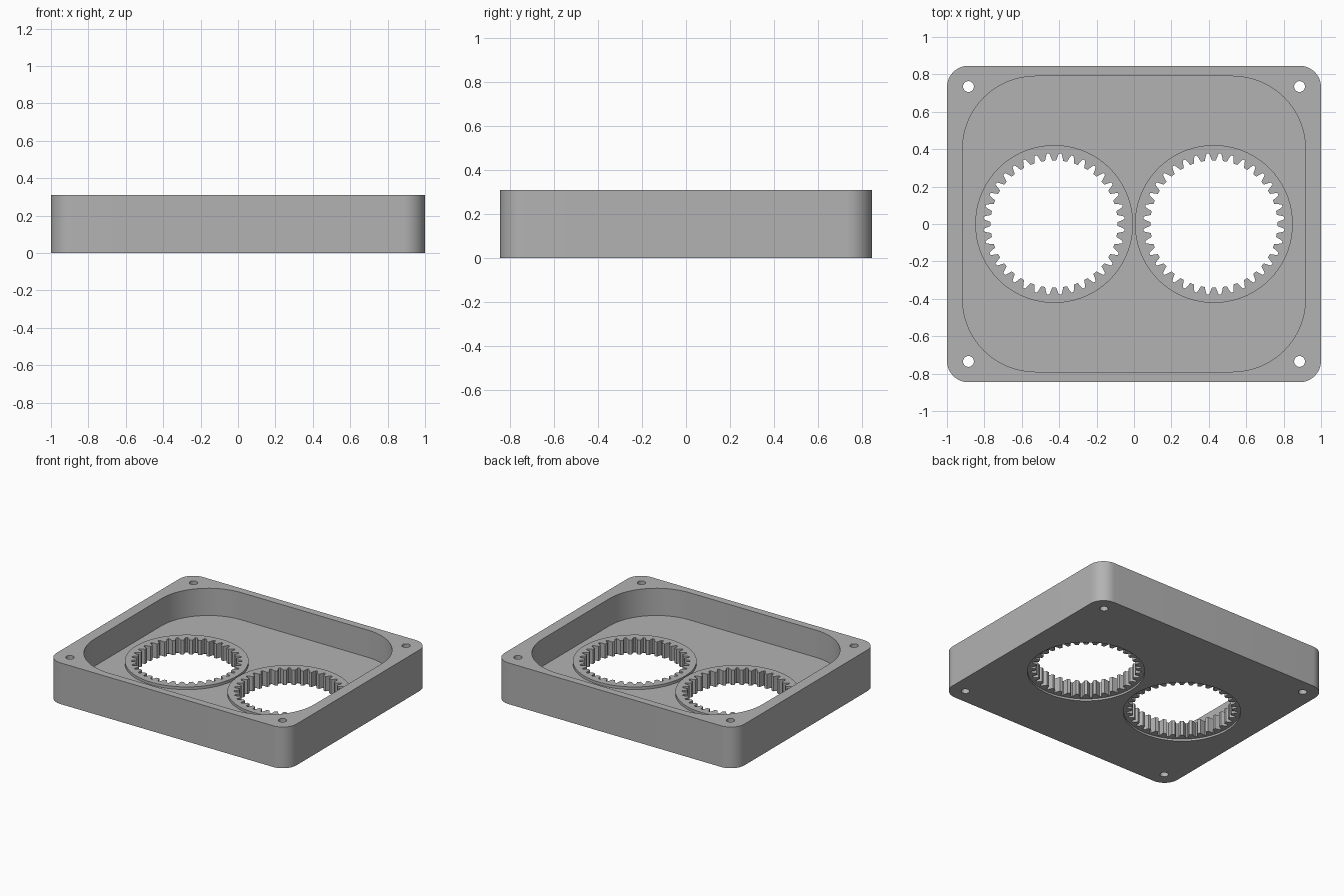
import bpy
import bmesh
from math import sin, cos, pi, radians

cube = bpy.data.objects.get("Cube")
if cube:
    bpy.data.objects.remove(cube, do_unlink=True)

HEIGHT, FLOOR, BOSS_TOP, RECESS = 0.31, 0.105, 0.125, 0.015
GEAR_X = 0.427
TEETH = 36

grey = bpy.data.materials.new("plain grey")
grey.use_nodes = True
color = (0.448, 0.448, 0.448, 1)
grey.diffuse_color = color
grey.node_tree.nodes["Principled BSDF"].inputs["Base Color"].default_value = color


def rounded_rect(half_x, half_y, radius, steps=16):
    points = []
    for quarter, (sx, sy) in enumerate([(1, 1), (-1, 1), (-1, -1), (1, -1)]):
        for i in range(steps + 1):
            a = (quarter + i / steps) * pi / 2
            points.append((sx * (half_x - radius) + radius * cos(a),
                           sy * (half_y - radius) + radius * sin(a)))
    return points


def circle(x, y, radius, steps=72):
    return [(x + radius * cos(2 * pi * i / steps), y + radius * sin(2 * pi * i / steps))
            for i in range(steps)]


def gear_outline(x):
    # One tooth gap: position within the pitch, radius
    gap = [(-0.32, 0.34), (-0.21, 0.36), (-0.1, 0.378),
           (0.1, 0.378), (0.21, 0.36), (0.32, 0.34)]
    points = []
    for i in range(TEETH):
        for f, r in gap:
            a = 2 * pi * (i + 0.5 + f) / TEETH
            points.append((x + r * cos(a), r * sin(a)))
    return points


def prism(name, outline, z0, z1):
    bm = bmesh.new()
    face = bm.faces.new([bm.verts.new((x, y, z0)) for x, y in outline])
    top = bmesh.ops.extrude_face_region(bm, geom=[face])["geom"]
    bmesh.ops.translate(bm, vec=(0, 0, z1 - z0),
                        verts=[v for v in top if isinstance(v, bmesh.types.BMVert)])
    bmesh.ops.recalc_face_normals(bm, faces=bm.faces)
    mesh = bpy.data.meshes.new(name)
    bm.to_mesh(mesh)
    bm.free()
    mesh.materials.append(grey)
    obj = bpy.data.objects.new(name, mesh)
    bpy.context.scene.collection.objects.link(obj)
    return obj


# Outer tray block
tray = prism("gear_tray", rounded_rect(1.0, 0.846, 0.115), 0, HEIGHT)
tools = []


def combine(operation, name, outline, z0, z1):
    tool = prism(name, outline, z0, z1)
    tool.hide_render = True
    mod = tray.modifiers.new(name, 'BOOLEAN')
    mod.operation = operation
    mod.solver = 'EXACT'
    mod.object = tool
    tools.append(tool)


# Wide pocket with large corners
combine('DIFFERENCE', "pocket", rounded_rect(0.917, 0.79, 0.39), FLOOR, 0.5)

# Raised rims, shallow recesses underneath and toothed openings
for x in (-GEAR_X, GEAR_X):
    combine('UNION', "rim", circle(x, 0, 0.422), 0.05, BOSS_TOP)
    combine('DIFFERENCE', "recess", circle(x, 0, 0.4), -0.1, RECESS)
    combine('DIFFERENCE', "toothed_opening", gear_outline(x), -0.2, 0.4)

# Corner screw holes
for x in (-0.885, 0.885):
    for y in (-0.735, 0.735):
        combine('DIFFERENCE', "screw_hole", circle(x, y, 0.029, 24), -0.1, 0.4)

# Bake the cuts and remove the helpers
bpy.context.view_layer.update()
graph = bpy.context.evaluated_depsgraph_get()
result = bpy.data.meshes.new_from_object(tray.evaluated_get(graph))
tray.modifiers.clear()
tray.data = result
for tool in tools:
    bpy.data.objects.remove(tool, do_unlink=True)

# Smooth curved walls, keep edges sharp
bpy.ops.object.select_all(action='DESELECT')
tray.select_set(True)
bpy.context.view_layer.objects.active = tray
bpy.ops.object.shade_smooth_by_angle(angle=radians(25))
